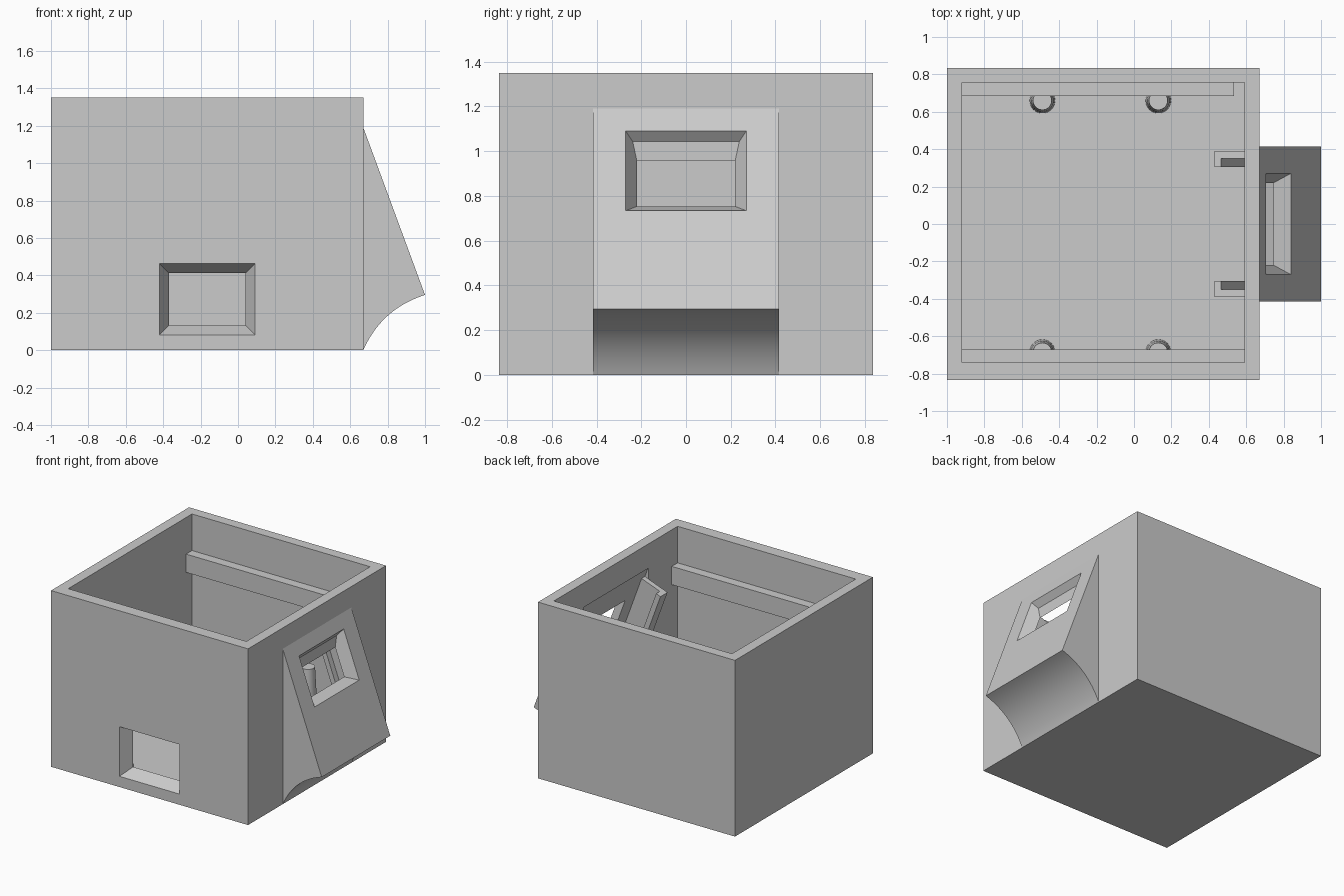
import bpy, bmesh, math
from mathutils import Vector

cube = bpy.data.objects.get("Cube")
if cube:
    bpy.data.objects.remove(cube, do_unlink=True)

grey = bpy.data.materials.new("plain grey")
grey.use_nodes = True
grey.diffuse_color = (0.6, 0.6, 0.6, 1)
grey.node_tree.nodes["Principled BSDF"].inputs["Base Color"].default_value = (0.6, 0.6, 0.6, 1)


def loft(name, rings):
    """Closed solid through rings of matching points."""
    bm = bmesh.new()
    loops = [[bm.verts.new(p) for p in ring] for ring in rings]
    n = len(loops[0])
    for a, b in zip(loops, loops[1:]):
        for i in range(n):
            j = (i + 1) % n
            bm.faces.new((a[i], a[j], b[j], b[i]))
    bm.faces.new(loops[0])
    bm.faces.new(loops[-1])
    bmesh.ops.recalc_face_normals(bm, faces=bm.faces)
    mesh = bpy.data.meshes.new(name)
    bm.to_mesh(mesh)
    bm.free()
    mesh.materials.append(grey)
    obj = bpy.data.objects.new(name, mesh)
    bpy.context.collection.objects.link(obj)
    return obj


def prism(name, profile, y0, y1):
    """Extrude an x-z profile along y."""
    return loft(name, [[(x, y, z) for x, z in profile] for y in (y0, y1)])


def box(name, x0, x1, y0, y1, z0, z1):
    return prism(name, [(x0, z0), (x1, z0), (x1, z1), (x0, z1)], y0, y1)


def window_cutter(name, centre, u, v, n, half_u, half_v, depth, bevel=0.05):
    """Tapered opening that narrows from the outer face inwards."""
    rings = []
    for t in (-0.2, 1.2):
        a, b = half_u - bevel * t, half_v - bevel * t
        rings.append([centre + u * a * i + v * b * j - n * depth * t
                      for i, j in ((-1, -1), (1, -1), (1, 1), (-1, 1))])
    return loft(name, rings)


def cut(obj, cutters):
    for c in cutters:
        c.hide_render = True
        mod = obj.modifiers.new("cut", "BOOLEAN")
        mod.operation = "DIFFERENCE"
        mod.solver = "EXACT"
        mod.object = c
    bpy.context.view_layer.update()
    deps = bpy.context.evaluated_depsgraph_get()
    mesh = bpy.data.meshes.new_from_object(obj.evaluated_get(deps))
    obj.modifiers.clear()
    obj.data = mesh


def smooth(obj, angle=30):
    bpy.ops.object.select_all(action="DESELECT")
    obj.select_set(True)
    bpy.context.view_layer.objects.active = obj
    bpy.ops.object.shade_smooth_by_angle(angle=math.radians(angle))


# Sloped frame: s runs down the panel, d runs inwards from its outer face
top, tip, foot = Vector((0.67, 1.19)), Vector((1.0, 0.295)), Vector((0.67, 0.0))
down = (tip - top).normalized()
inward = Vector((down.y, -down.x))


def slope(s, d):
    return tuple(top + down * s + inward * d)


# Concave underside curve from the tip to the foot
chord = foot - tip
bulge = Vector((chord.y, -chord.x)).normalized() * 0.05
arc = [tuple(tip + chord * t + bulge * 4 * t * (1 - t))
       for t in [i / 24 for i in range(25)]]

# Main shell and sloped hood
shell = box("box_shell", -1, 0.67, -0.835, 0.835, 0, 1.35)
hood = prism("sloped_hood", [tuple(top)] + arc, -0.415, 0.415)

# Hollow inside and both window openings
room = box("room_cutter", -0.92, 0.59, -0.741, 0.757, 0.08, 1.5)
hollow = prism("hood_cutter", [(0.5, 1.185), slope(0, 0.08), slope(0.84, 0.08),
                               (0.72, 0.21), (0.62, 0.08), (0.5, 0.09)], -0.39, 0.39)
X, Y, Z = Vector((1, 0, 0)), Vector((0, 1, 0)), Vector((0, 0, 1))
front_window = window_cutter("front_window_cutter", Vector((-0.165, -0.835, 0.272)),
                             X, Z, -Y, 0.255, 0.19, 0.094)
normal = Vector((-inward.x, 0, -inward.y))
along = Vector((-down.x, 0, -down.y))
cx, cz = slope((1.19 - 0.912) / -down.y, 0)
hood_window = window_cutter("hood_window_cutter", Vector((cx, 0, cz)),
                            Y, along, normal, 0.27, 0.19, 0.08)
cut(shell, [room, hollow, front_window])
cut(hood, [hollow, hood_window])
for c in (room, hollow, front_window, hood_window):
    bpy.data.objects.remove(c, do_unlink=True)
smooth(hood, 15)

# Ledges along the front and back walls
box("front_rail", -0.925, 0.595, -0.745, -0.67, 0.93, 1.07)
box("back_rail", -0.925, 0.535, 0.685, 0.76, 0.93, 1.07)

# Tapered posts near the front and back walls
for side, y in (("front", -0.685), ("back", 0.66)):
    for place, x in (("right", -0.49), ("left", 0.13)):
        rings = [[(x + r * math.cos(a), y + r * math.sin(a), z)
                  for a in [math.tau * i / 32 for i in range(32)]]
                 for r, z in ((0.068, 0.075), (0.06, 0.3), (0.05, 0.5))]
        smooth(loft(f"{side}_{place}_post", rings))

# Tilted brackets behind the hood, each a thick bar with a thin inner lip
for side, sign in (("back", 1), ("front", -1)):
    for part, d0, y0, y1 in (("bar", 0.08, 0.35, 0.39), ("lip", 0.245, 0.305, 0.355)):
        profile = [slope(0.076, d0), slope(0.55, d0), slope(0.55, 0.284), slope(0.076, 0.284)]
        prism(f"{side}_bracket_{part}", profile, sign * y0, sign * y1)
